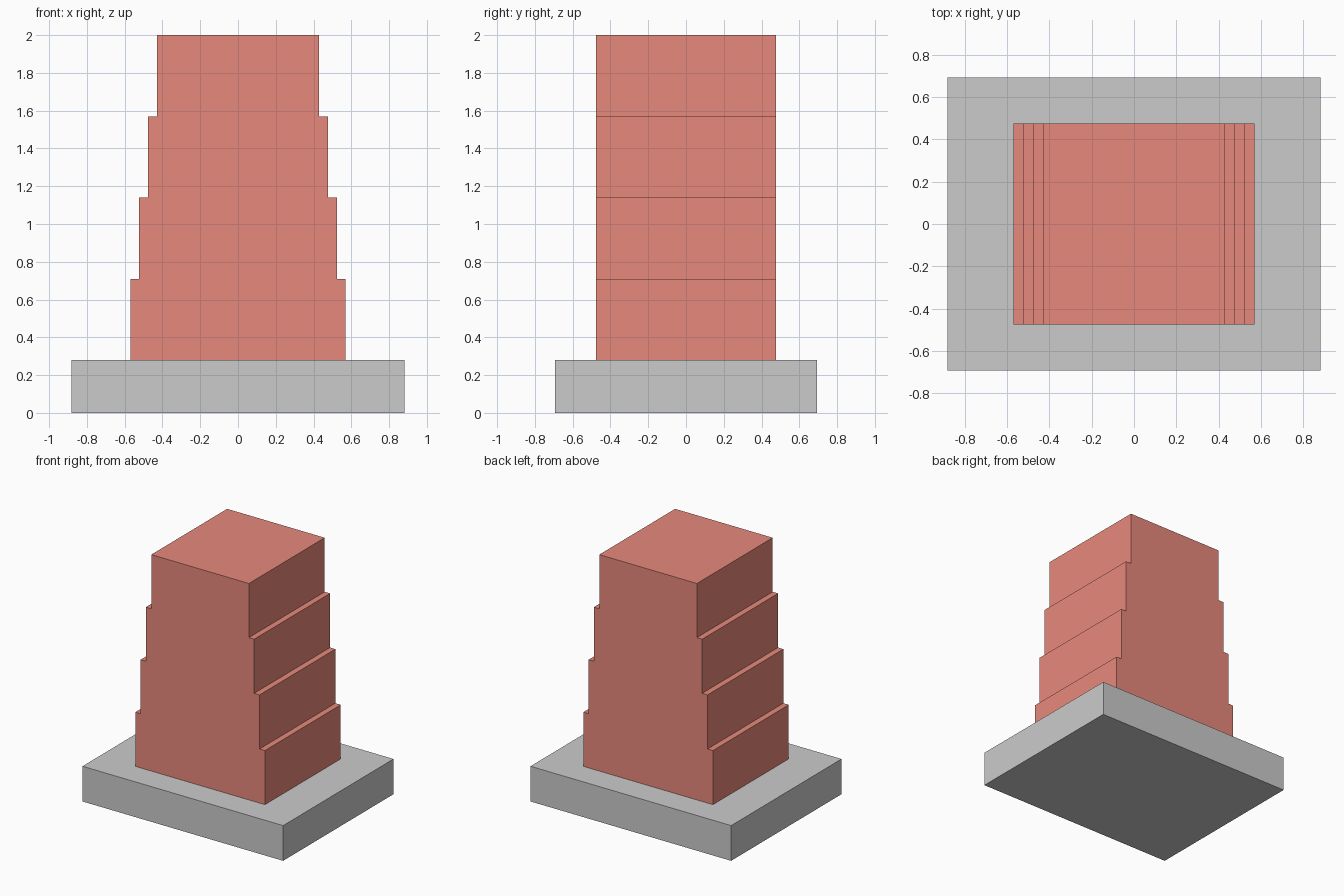
import bpy, bmesh

if "Cube" in bpy.data.objects:
    bpy.data.objects.remove(bpy.data.objects["Cube"])

def extrude_profile(name, profile, depth):
    """Solid made from an x-z outline, extruded along y and centred on y = 0."""
    bm = bmesh.new()
    face = bm.faces.new([bm.verts.new((x, -depth / 2, z)) for x, z in profile])
    new = bmesh.ops.extrude_face_region(bm, geom=[face])["geom"]
    verts = [v for v in new if isinstance(v, bmesh.types.BMVert)]
    bmesh.ops.translate(bm, verts=verts, vec=(0, depth, 0))
    bmesh.ops.recalc_face_normals(bm, faces=bm.faces)
    mesh = bpy.data.meshes.new(name)
    bm.to_mesh(mesh)
    bm.free()
    obj = bpy.data.objects.new(name, mesh)
    bpy.context.collection.objects.link(obj)
    return obj

BASE_TOP, TOP = 0.28, 2.0
HALF_WIDTHS = (0.57, 0.523, 0.476, 0.429)

# Plinth slab
extrude_profile("base_slab", [(-0.882, 0), (0.882, 0),
                              (0.882, BASE_TOP), (-0.882, BASE_TOP)], 1.386)

# Stepped tower: right outline, then its mirror image
step = (TOP - BASE_TOP) / len(HALF_WIDTHS)
right = []
for i, w in enumerate(HALF_WIDTHS):
    right += [(w, BASE_TOP + i * step), (w, BASE_TOP + (i + 1) * step)]
left = [(-x, z) for x, z in reversed(right)]
tower = extrude_profile("stepped_tower", right + left, 0.952)

# Red paint
red = bpy.data.materials.new("red")
red.diffuse_color = (0.8, 0.25, 0.2, 1)
red.use_nodes = True
red.node_tree.nodes["Principled BSDF"].inputs["Base Color"].default_value = red.diffuse_color
tower.data.materials.append(red)
